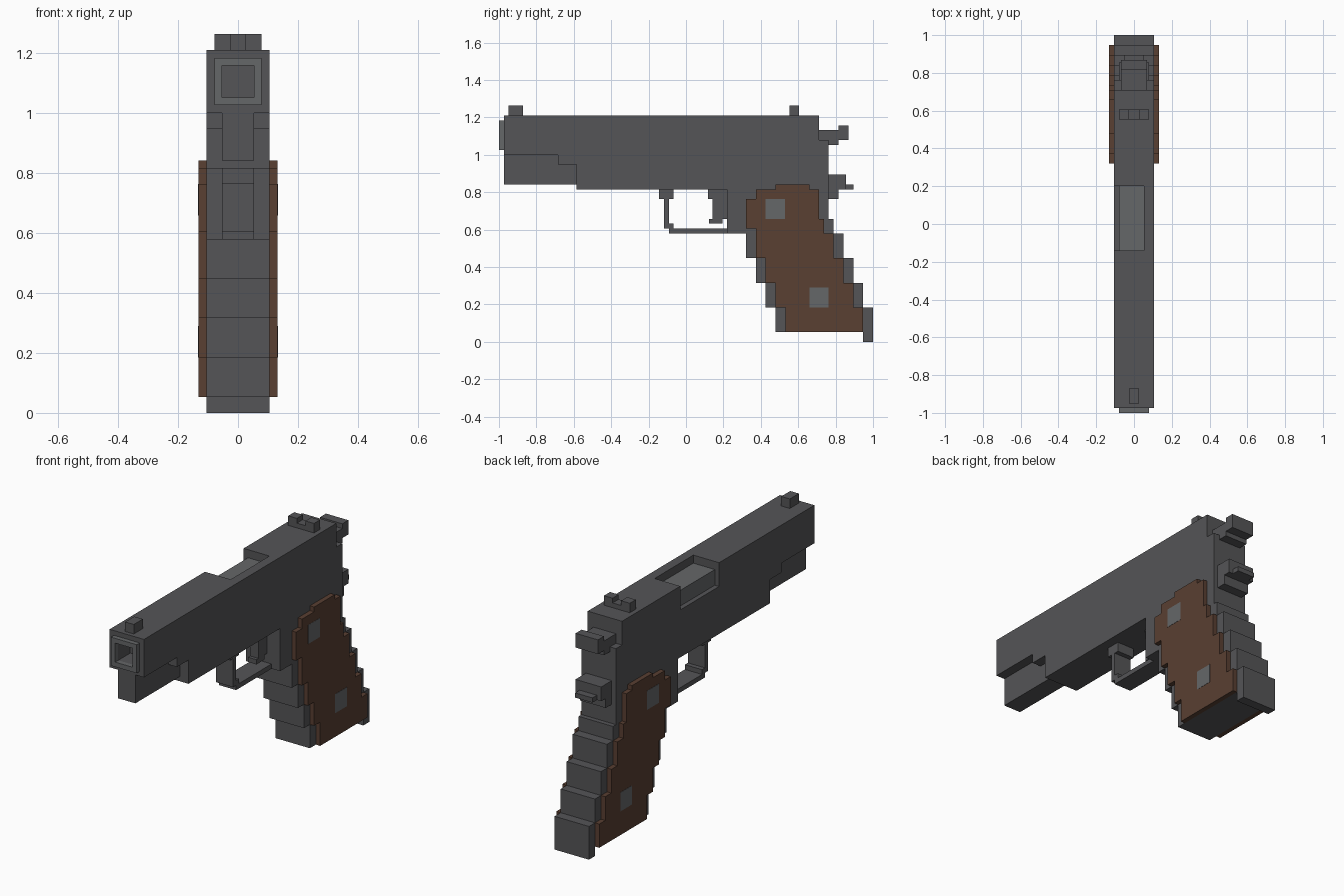
import bpy

if "Cube" in bpy.data.objects:
    bpy.data.objects.remove(bpy.data.objects["Cube"])

U = 2 / 76  # one block of the model


def material(name, color):
    m = bpy.data.materials.new(name)
    m.diffuse_color = (*color, 1)
    m.use_nodes = True
    m.node_tree.nodes["Principled BSDF"].inputs["Base Color"].default_value = m.diffuse_color
    return m


STEEL = material("steel", (0.09, 0.09, 0.095))
BRIGHT = material("light_steel", (0.13, 0.135, 0.14))
WOOD = material("wood", (0.10, 0.05, 0.032))


def profile(name, pts, x0, x1, mat=STEEL):
    """Extrude a side outline (y, z in blocks) from x0 to x1."""
    n = len(pts)
    verts = [(x * U, y * U - 1, z * U) for x in (x0, x1) for y, z in pts]
    faces = [list(range(n))[::-1], list(range(n, 2 * n))]
    faces += [[i, (i + 1) % n, (i + 1) % n + n, i + n] for i in range(n)]
    mesh = bpy.data.meshes.new(name)
    mesh.from_pydata(verts, [], faces)
    import bmesh
    bm = bmesh.new()
    bm.from_mesh(mesh)
    bmesh.ops.recalc_face_normals(bm, faces=bm.faces)
    bm.to_mesh(mesh)
    bm.free()
    mesh.materials.append(mat)
    ob = bpy.data.objects.new(name, mesh)
    bpy.context.collection.objects.link(ob)
    return ob


def box(name, x0, x1, y0, y1, z0, z1, mat=STEEL):
    return profile(name, [(y0, z0), (y1, z0), (y1, z1), (y0, z1)], x0, x1, mat)


def cut(ob, cutter):
    mod = ob.modifiers.new("cut", 'BOOLEAN')
    mod.operation = 'DIFFERENCE'
    mod.solver = 'EXACT'
    mod.object = cutter
    cutter.hide_render = True
    cutter.hide_set(True)


def steps(front, rear):
    """Closed outline from stepped front and rear edges, each (y, z_top, z_bottom)."""
    pts = []
    for y, top, bottom in front:
        pts += [(y, top), (y, bottom)]
    for y, top, bottom in reversed(rear):
        pts += [(y, bottom), (y, top)]
    return pts


# Slide with muzzle bore and side-opening port
slide = profile("slide", [(1, 38), (65, 38), (65, 46), (1, 46)], -4, 4)
muzzle = box("muzzle_ring", -3, 3, 0, 1, 39, 45, BRIGHT)
bore = box("bore_cutter", -2, 2, -1, 5, 40, 44, BRIGHT)
cut(slide, bore)
cut(muzzle, bore)
cut(slide, box("port_cutter", -5, 2, 32.7, 45.6, 41, 47))
box("barrel", -3, 2, 32.7, 45.6, 41, 44.3, BRIGHT)

# Sights
box("front_sight", -1, 1, 1.9, 4.9, 46, 48)
box("rear_sight_base", -3, 3, 59, 61, 46, 47)
for s, side in ((-1, "left"), (1, "right")):
    box("rear_sight_" + side, min(s, 3 * s), max(s, 3 * s), 59, 61, 47, 48)

# Frame and stepped grip core
box("spring_housing", -2, 2, 1, 16, 32, 38)
front = [(12, 38, 36), (15.8, 36, 31), (46.3, 31, 22), (50.2, 22, 17),
         (52.2, 17, 12), (54.2, 12, 7), (56.2, 7, 2)]
rear = [(65, 41, 41), (67, 41, 25), (68, 25, 22), (70, 22, 17),
        (72, 17, 12), (74, 12, 7), (74, 7, 2)]
outline = steps(front, rear[1:-1] + [(74, 7, 2)])
outline[-1:] = [(67, 41), (65, 41), (65, 38)]
profile("frame", list(dict.fromkeys(outline)), -4, 4)
box("heel", -4, 4, 74, 76, 0, 7)

# Grip panels with flush screws
p_front = [(56.2, 32, 31), (52.2, 31, 29), (50.2, 29, 23), (52.2, 23, 17),
           (54.2, 17, 12), (56.2, 12, 7), (58.2, 7, 2)]
p_front[1] = (52.2, 31, 29)
p_rear = [(63.1, 32, 31), (65, 31, 25), (66, 25, 22), (68, 22, 17),
          (70, 17, 12), (72, 12, 7), (74, 7, 2)]
for s, side in ((-1, "left"), (1, "right")):
    profile("grip_panel_" + side, list(dict.fromkeys(steps(p_front, p_rear))),
            4 * s, 5 * s, WOOD)
    for n, (y, z) in enumerate(((54.2, 25), (63.1, 7))):
        box(f"grip_screw_{side}_{n}", 4.5 * s, 5.04 * s, y, y + 3.9, z, z + 4, BRIGHT)

# Trigger guard and trigger
profile("trigger_guard", [(32.5, 31), (32.5, 29), (33.5, 29), (33.5, 23), (34.5, 23),
                          (34.5, 22), (46.3, 22), (46.3, 23), (35.5, 23), (35.5, 24),
                          (34.5, 24), (34.5, 29), (35.5, 29), (35.5, 31)], -2, 2)
profile("trigger", [(42.5, 31), (42.5, 29), (43.4, 29), (43.4, 25), (42.7, 25),
                    (42.7, 24), (45.4, 24), (45.4, 25), (46.3, 25), (46.3, 31)], -1, 1)

# Hammer and rear tang
profile("hammer", [(65, 41), (67, 41), (67, 40), (69, 40), (69, 41), (71, 41),
                   (71, 44), (69, 44), (69, 43), (65, 43)], -2.6, 2.6)
profile("tang", [(67, 29), (69, 29), (69, 31), (70.5, 31), (70.5, 34), (67, 34)], -3, 3)
box("tang_tip", -2, 2, 70.5, 72, 31, 32)
